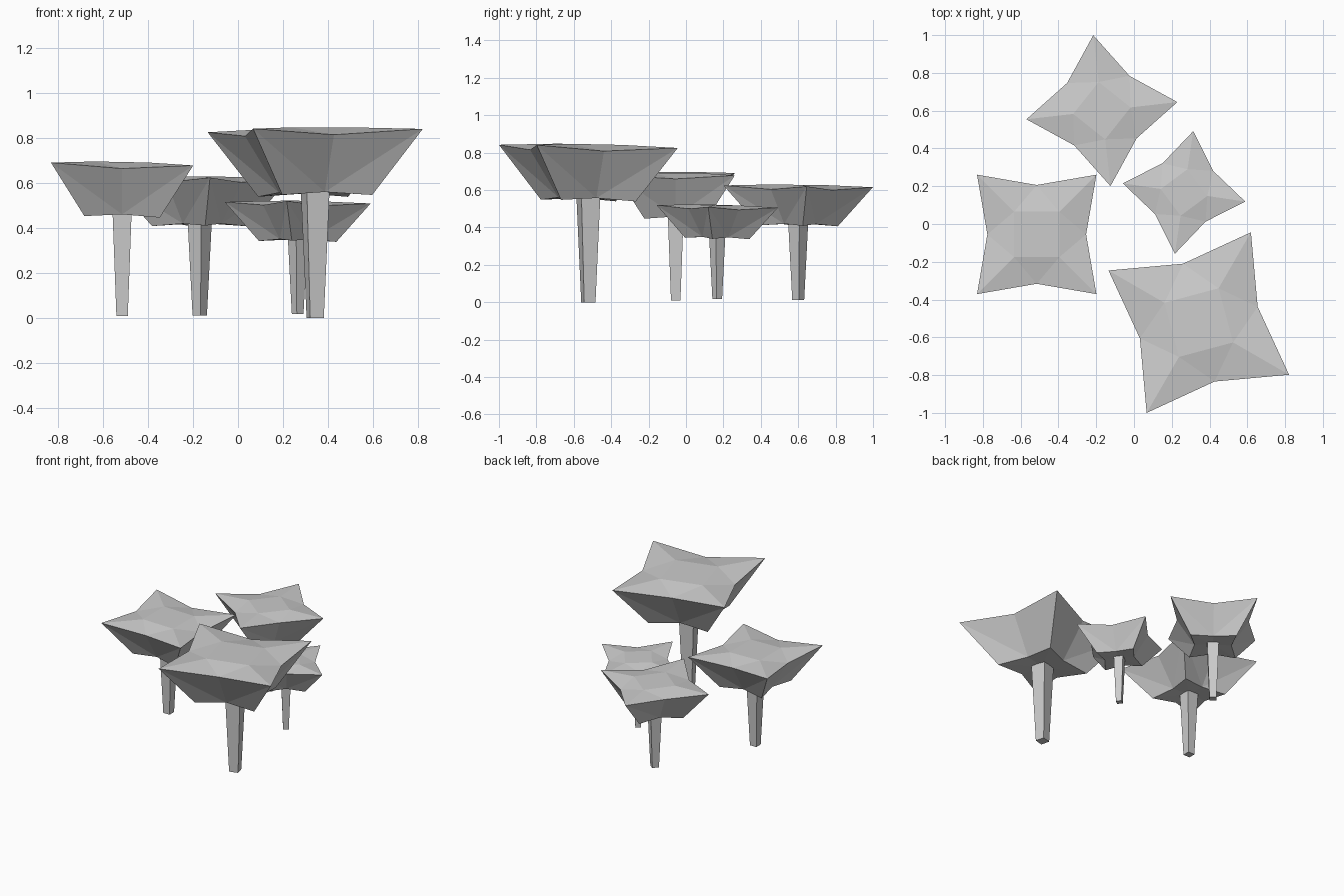
import bpy, bmesh
from math import sin, cos, radians, pi

cube = bpy.data.objects.get("Cube")
if cube:
    bpy.data.objects.remove(cube, do_unlink=True)

grey = bpy.data.materials.new("plain_grey")
grey.use_nodes = True
colour = (0.6, 0.6, 0.6, 1)
grey.diffuse_color = colour
grey.node_tree.nodes["Principled BSDF"].inputs["Base Color"].default_value = colour


def ring(bm, corner, mid=None):
    """Four corners given as (radius, z), with optional midpoints between them."""
    verts = []
    for i in range(4):
        for k, spec in enumerate((corner, mid)):
            if spec:
                r, z = spec
                a = pi / 2 * i + pi / 4 * k
                verts.append(bm.verts.new((r * cos(a), r * sin(a), z)))
    return verts


def finish(bm, name, centre, size, turn, tilt=(0, 0)):
    """Scale, turn and slightly lean the unit part, then place it."""
    bmesh.ops.recalc_face_normals(bm, faces=bm.faces)
    c, s = cos(radians(turn)) * size, sin(radians(turn)) * size
    for v in bm.verts:
        x, y, z = v.co
        px, py = x * c - y * s, x * s + y * c
        v.co = (px, py, z * size + px * tilt[0] + py * tilt[1])
    mesh = bpy.data.meshes.new(name)
    bm.to_mesh(mesh)
    bm.free()
    mesh.materials.append(grey)
    obj = bpy.data.objects.new(name, mesh)
    obj.location = centre
    bpy.context.collection.objects.link(obj)


def crown(name, centre, size, turn, tilt):
    bm = bmesh.new()
    top = ring(bm, (0.38, 1.53))
    rim = ring(bm, (1.0, 1.51), (0.585, 1.465))
    base = ring(bm, (0.53, 0.985), (0.3, 1.01))
    bm.faces.new(top)
    hub = bm.verts.new((0, 0, 1.02))
    for i in range(4):
        a, m, b = 2 * i, 2 * i + 1, (2 * i + 2) % 8
        t, u = top[i], top[(i + 1) % 4]
        # shallow domed top
        for f in ((t, rim[a], rim[m]), (t, rim[m], u), (u, rim[m], rim[b])):
            bm.faces.new(f)
        # folded flanks and underside on both halves of each side
        for p in (a, b):
            bm.faces.new((rim[p], rim[m], base[m]))
            bm.faces.new((rim[p], base[m], base[p]))
            bm.faces.new((base[p], base[m], hub))
    finish(bm, name, centre, size, turn, tilt)


def trunk(name, centre, size, turn):
    bm = bmesh.new()
    low, high = ring(bm, (0.08, 0)), ring(bm, (0.135, 1.05))
    bm.faces.new(low)
    bm.faces.new(high)
    for i in range(4):
        j = (i + 1) % 4
        bm.faces.new((low[i], low[j], high[j], high[i]))
    finish(bm, name, centre, size, turn)


# name, foot position, crown half diagonal, turn in degrees, lean
trees = [
    ("side_tree", (-0.515, -0.055, 0.01), 0.447, 45, (-0.02, 0)),
    ("back_tree", (-0.17, 0.6, 0.013), 0.402, 6.5, (0, -0.012)),
    ("small_tree", (0.265, 0.167, 0.018), 0.328, -8.5, (-0.014, -0.02)),
    ("large_tree", (0.343, -0.522, 0), 0.552, -30, (0.004, -0.02)),
]
for name, centre, size, turn, tilt in trees:
    crown(name + "_crown", centre, size, turn, tilt)
    trunk(name + "_trunk", centre, size, turn)
